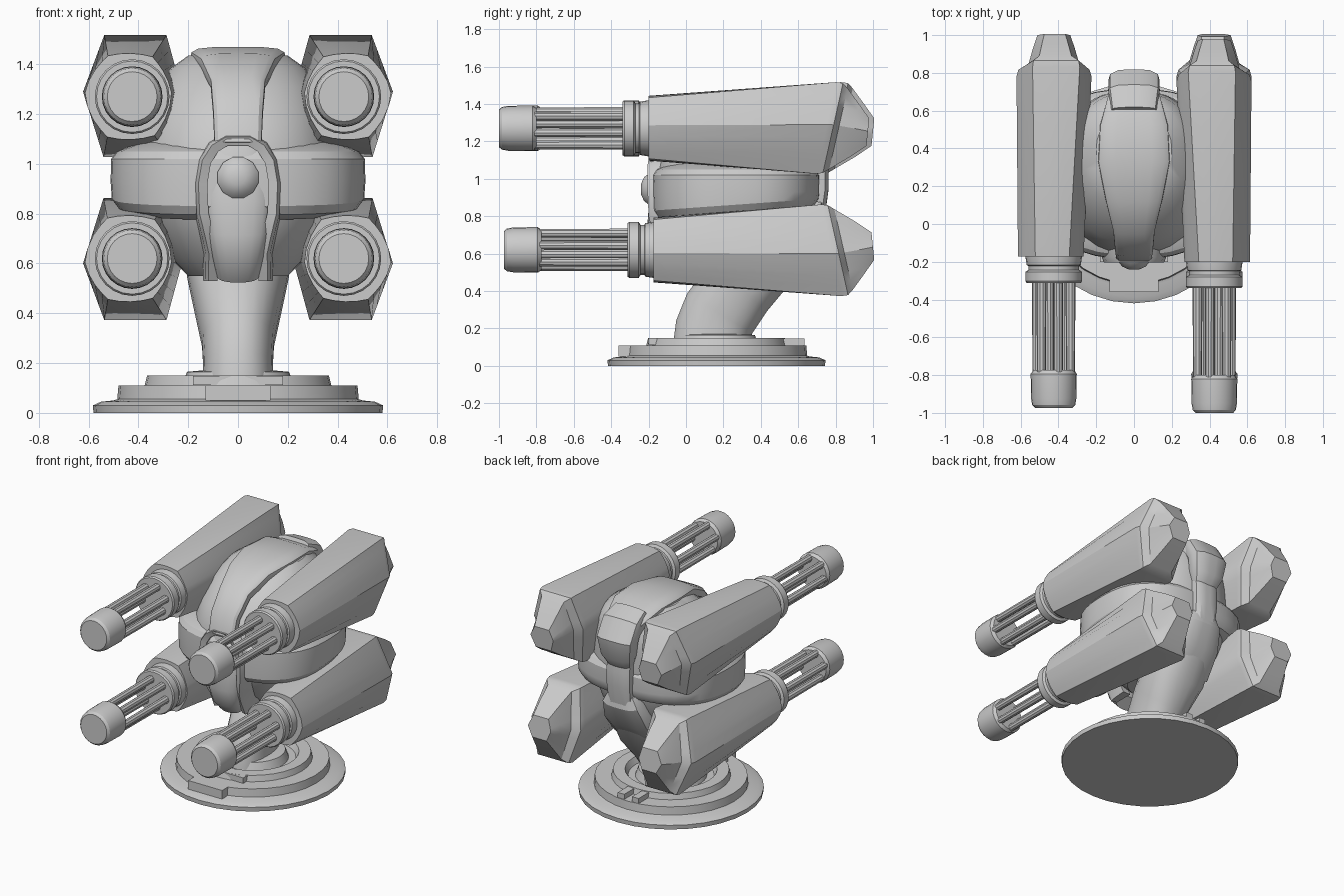
import bpy, bmesh
from math import sin, cos, pi, radians
from mathutils import Vector

if "Cube" in bpy.data.objects:
    bpy.data.objects.remove(bpy.data.objects["Cube"])


def loft(name, rings):
    """Skin a list of equal-length point rings and cap both ends."""
    bm = bmesh.new()
    vs = [[bm.verts.new(p) for p in r] for r in rings]
    n = len(vs[0])
    for a, b in zip(vs, vs[1:]):
        for i in range(n):
            bm.faces.new((a[i], a[(i + 1) % n], b[(i + 1) % n], b[i]))
    bm.faces.new(vs[0])
    bm.faces.new(vs[-1])
    bmesh.ops.recalc_face_normals(bm, faces=bm.faces)
    me = bpy.data.meshes.new(name)
    bm.to_mesh(me)
    bm.free()
    ob = bpy.data.objects.new(name, me)
    bpy.context.collection.objects.link(ob)
    return ob


def oval(n, e):
    """Unit superellipse."""
    out = []
    for i in range(n):
        c, s = cos(2 * pi * (i + .5) / n), sin(2 * pi * (i + .5) / n)
        k = (abs(c) ** e + abs(s) ** e) ** (-1 / e)
        out.append((c * k, s * k))
    return out


def sweep(name, path, n=24, e=2.0):
    """Path points are (y, z, half width, half thickness) in the centre plane."""
    rings = []
    for i, (y, z, hw, ht) in enumerate(path):
        a, b = path[max(i - 1, 0)], path[min(i + 1, len(path) - 1)]
        t = Vector((b[0] - a[0], b[1] - a[1])).normalized()
        rings.append([(hw * c, y - t.y * ht * s, z + t.x * ht * s) for c, s in oval(n, e)])
    return loft(name, rings)


def box(name, x, y, z, sx, sy, sz):
    r = [(-1, -1), (1, -1), (1, 1), (-1, 1)]
    return loft(name, [[(x + a * sx, y + b * sy, z + h * sz) for a, b in r] for h in (-1, 1)])


# Stepped round base, centred at y = 0.16
CY = .163
prof = [(.58, 0), (.583, .03), (.55, .045), (.50, .05), (.485, .055), (.48, .11), (.375, .11),
        (.365, .15), (.29, .15), (.27, .11), (.225, .11), (.205, .165), (.15, .17)]
loft("base", [[(r * cos(2 * pi * i / 32), CY + r * sin(2 * pi * i / 32), z) for i in range(32)]
              for r, z in prof])
box("base_front_tab", 0, -.3, .08, .13, .06, .03)
box("base_front_step", 0, -.16, .13, .18, .04, .019)
for s in (-1, 1):
    box("base_latch", s * .055, CY + .4, .12, .025, .07, .025)

# Leaning neck
sweep("neck", [(.13, .10, .145, .20), (.14, .19, .14, .20), (.18, .28, .145, .205),
               (.28, .42, .175, .20), (.41, .56, .205, .19), (.53, .70, .19, .15)], e=2.4)

# Rounded body core: z, half width, front y, back y
core = [(.55, .20, .05, .50), (.62, .27, -.03, .58), (.75, .35, -.11, .65), (.9, .40, -.16, .70),
        (1.05, .40, -.16, .71), (1.2, .37, -.10, .71), (1.31, .33, .0, .70), (1.385, .27, .09, .66),
        (1.435, .20, .2, .58)]
loft("body", [[(w * c, (f + b) / 2 + (b - f) / 2 * s, z) for c, s in oval(32, 2.3)]
              for z, w, f, b in core])

# Wide waist band with soft edges, its underside rising towards the back
band = []
for z, k, low in ((.775, .82, 1), (.795, .94, 1), (.83, .99, 1), (.93, 1, 0),
                  (1.02, .995, 0), (1.05, .95, 0), (1.085, .78, 0)):
    band.append([(.512 * k * c, .265 + .45 * k * s, z + low * .07 * (.45 * s + .45))
                 for c, s in oval(40, 2.6)])
loft("waist_band", band)

# Crown running over the top from the hood to the back
sweep("crown", [(-.17, 1.08, .095, .03), (-.135, 1.20, .10, .04), (-.03, 1.32, .11, .04),
                (.13, 1.40, .15, .045), (.33, 1.425, .19, .045), (.52, 1.42, .18, .045),
                (.66, 1.36, .14, .05), (.72, 1.26, .11, .05)], n=20, e=4)

# Segmented spine down the back
sweep("spine_top", [(.60, 1.42, .12, .04), (.695, 1.37, .135, .06), (.75, 1.27, .135, .07),
                    (.735, 1.16, .115, .065), (.71, 1.10, .09, .05)], n=16, e=3.5)
sweep("spine_middle", [(.70, 1.16, .09, .05), (.708, 1.05, .09, .055), (.708, .95, .09, .055),
                       (.69, .82, .085, .055)], n=16, e=5)
sweep("spine_bottom", [(.69, .88, .10, .05), (.68, .82, .14, .075), (.62, .69, .17, .08),
                       (.49, .55, .195, .08)], n=16, e=3.5)

# Front face plate, chin and eye
sweep("face", [(-.07, .55, .085, .05), (-.115, .62, .10, .07), (-.13, .72, .125, .08),
               (-.13, .85, .14, .07), (-.13, 1.0, .135, .055), (-.12, 1.09, .08, .04)], n=20, e=2.3)
eye = [(-.14, .085), (-.2, .085), (-.225, .065), (-.24, .03)]
loft("eye", [[(r * cos(pi * (i + .5) / 6), y, .945 + r * sin(pi * (i + .5) / 6)) for i in range(12)]
             for y, r in eye])

# Raised hood rim around the face: x, z, front y
half = [(.105, .53, -.09), (.103, .64, -.14), (.118, .71, -.175), (.14, .80, -.2),
        (.145, .92, -.205), (.13, 1.01, -.205), (.095, 1.065, -.205), (.045, 1.095, -.2)]
arc = [Vector(p) for p in half] + [Vector((-x, z, y)) for x, z, y in reversed(half)]
rim = []
for i, p in enumerate(arc):
    d = arc[min(i + 1, len(arc) - 1)] - arc[max(i - 1, 0)]
    nx, nz = Vector((d.y, -d.x)).normalized()
    rim.append([(p.x + nx * a, p.z + b, p.y + nz * a) for a, b in
                ((-.022, .015), (.014, 0), (.026, .03), (.036, .15), (-.022, .15))])
loft("hood_rim", rim)

# Hexagonal outline for the gun housings, four points per edge
corner = [(.197, .02), (.112, .247), (-.138, .247), (-.2, .02), (-.15, -.243), (.115, -.243)]
hexa = [Vector(corner[k]).lerp(Vector(corner[(k + 1) % 6]), j / 4) for k in range(6) for j in range(4)]


def gun(label, sx, sz, dy):
    """One rotary gun; sx and sz mirror it sideways and vertically."""
    def put(u, y, v):
        return (sx * (.425 + u), y + dy, .945 + sz * (.325 + v))

    def turned(name, prof, n=24, cu=0, cv=0):
        loft(label + name, [[put(cu + r * cos(2 * pi * i / n), y, cv + r * sin(2 * pi * i / n))
                             for i in range(n)] for y, r in prof])

    # tapering housing and stepped rear cap: y, slope, x scale, z scale
    front = [(p.normalized() * .172).lerp(Vector((p.x * .9, p.y * .72)), .35) for p in hexa]
    rings = [[put(p.x + .016, -.2, p.y) for p in front]]
    for y, k, a, b in ((.75, .22, 1, 1), (.785, .22, .95, .98), (.815, .2, .68, .88),
                       (.90, .1, .56, .58), (.972, .03, .44, .3)):
        rings.append([put(p.x * a, y + k * p.y, p.y * b - (1 - b) * .03) for p in hexa])
    loft(label + "_housing", rings)
    turned("_collar", [(-.34, .143), (-.33, .15), (-.28, .15), (-.27, .133), (-.25, .133),
                       (-.245, .143), (-.2, .15), (-.18, .15)])
    turned("_muzzle", [(-1, .1), (-.985, .114), (-.95, .12), (-.82, .122), (-.80, .108)])
    for i in range(6):
        a = 2 * pi * i / 6 + radians(105)
        turned("_barrel", [(-.83, .024), (-.3, .026)], 10, .092 * cos(a), .092 * sin(a))


gun("upper_right_gun", 1, 1, 0)
gun("upper_left_gun", -1, 1, .027)
gun("lower_right_gun", 1, -1, .027)
gun("lower_left_gun", -1, -1, .027)

# Smooth shading with sharp creases kept
for ob in bpy.context.collection.objects:
    ob.select_set(True)
    bpy.context.view_layer.objects.active = ob
bpy.ops.object.shade_smooth_by_angle(angle=radians(30))
